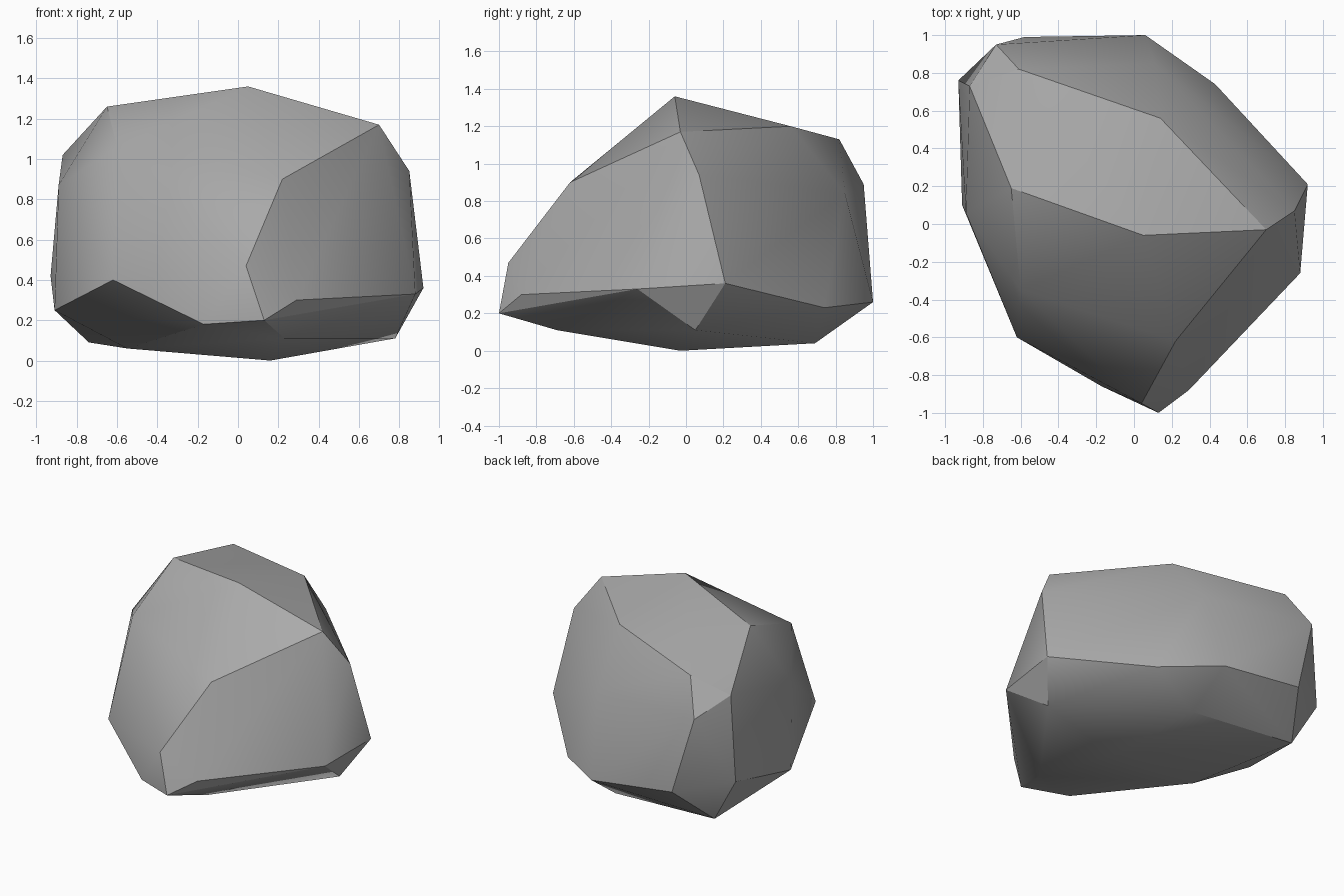
import bpy
import bmesh
import math

# Start without the default cube
default_cube = bpy.data.objects.get("Cube")
if default_cube:
    bpy.data.objects.remove(default_cube, do_unlink=True)


def flat_material(name, colour):
    material = bpy.data.materials.new(name)
    material.use_nodes = True
    material.diffuse_color = colour
    shader = material.node_tree.nodes["Principled BSDF"]
    shader.inputs["Base Color"].default_value = colour
    shader.inputs["Roughness"].default_value = 0.9
    return material


def hull_object(name, corner_groups, material):
    """Wrap a tight convex skin around all the given corners."""
    bm = bmesh.new()
    for group in corner_groups:
        for corner in group:
            bm.verts.new(corner)
    result = bmesh.ops.convex_hull(bm, input=bm.verts[:], use_existing_faces=False)
    spare = {item for key in ("geom_interior", "geom_unused") for item in result[key]
             if isinstance(item, bmesh.types.BMVert)}
    bmesh.ops.delete(bm, geom=list(spare), context="VERTS")
    bmesh.ops.recalc_face_normals(bm, faces=bm.faces[:])
    mesh = bpy.data.meshes.new(name)
    bm.to_mesh(mesh)
    bm.free()
    mesh.materials.append(material)
    rock = bpy.data.objects.new(name, mesh)
    bpy.context.collection.objects.link(rock)
    return rock


# Chipped corners of the boulder, from the ground upwards
underside = [
    (.16, -.03, 0), (-.55, -.05, .06), (-.74, .73, .09),
    (.08, .69, .04), (.78, .05, .11), (.23, -.69, .11),
]
lower_rim = [
    (.13, -1, .2), (.29, -.88, .3), (.88, -.26, .33), (.92, .21, .36),
    (.43, .74, .23), (.06, 1, .26), (-.58, .99, .34), (-.93, .76, .42),
    (-.91, .1, .25), (-.62, -.6, .4), (-.17, -.86, .18), (.04, -.95, .47),
]
shoulder = [
    (.22, -.62, .9), (.85, .07, .94), (.11, .85, .84), (-.73, .95, .89),
    (-.87, .73, 1.02), (-.89, .06, .87), (-.6, -.35, 1.06),
]
crown = [
    (.05, -.06, 1.36), (.7, -.03, 1.17), (.14, .56, 1.2),
    (-.61, .82, 1.13), (-.65, .19, 1.26),
]

stone_grey = flat_material("stone_grey", (.4, .4, .4, 1))
boulder = hull_object("boulder", [underside, lower_rim, shoulder, crown], stone_grey)

# Soft facets, with the stronger ridges kept crisp
bpy.ops.object.select_all(action="DESELECT")
boulder.select_set(True)
bpy.context.view_layer.objects.active = boulder
bpy.ops.object.shade_smooth_by_angle(angle=math.radians(30))
